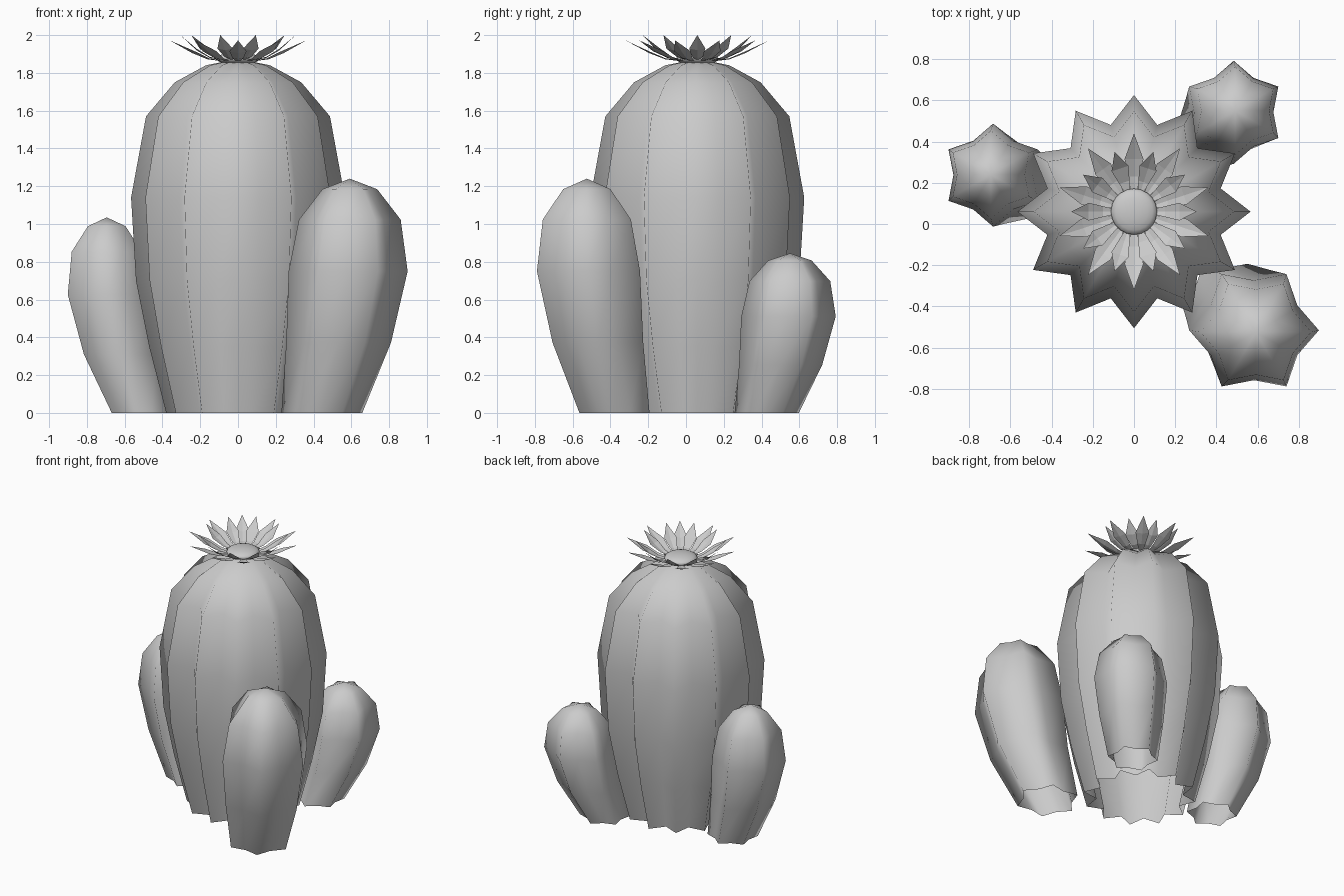
import bpy, bmesh
from math import sin, cos, pi, radians

if "Cube" in bpy.data.objects:
    bpy.data.objects.remove(bpy.data.objects["Cube"])


def finish(name, bm, smooth=True):
    bmesh.ops.recalc_face_normals(bm, faces=bm.faces[:])
    mesh = bpy.data.meshes.new(name)
    bm.to_mesh(mesh)
    bm.free()
    ob = bpy.data.objects.new(name, mesh)
    bpy.context.collection.objects.link(ob)
    for p in mesh.polygons:
        p.use_smooth = smooth
    return ob


def ribbed(name, ribs, rings, apex, turn=0.0, valley=0.77):
    """Star-section column, open underneath; rings are (x, y, z, radius)."""
    bm = bmesh.new()
    n = ribs * 2
    loops = []
    for x, y, z, r in rings:
        loop = []
        for i in range(n):
            a = turn + 2 * pi * i / n
            q = r * (valley if i % 2 else 1)
            loop.append(bm.verts.new((x + q * cos(a), y + q * sin(a), z)))
        loops.append(loop)
    for lo, hi in zip(loops, loops[1:]):
        for i in range(n):
            j = (i + 1) % n
            bm.faces.new((lo[i], lo[j], hi[j], hi[i]))
    top = bm.verts.new(apex)
    for i in range(n):
        bm.faces.new((loops[-1][i], loops[-1][(i + 1) % n], top))
    return finish(name, bm)


CY = 0.06  # trunk axis

# Main trunk with twelve ribs
profile = [(0, .38), (.35, .47), (.70, .54), (1.14, .566), (1.57, .487),
           (1.75, .335), (1.84, .17)]
ribbed("trunk", 12, [(0, CY, z, r) for z, r in profile], (0, CY, 1.875))


# Side arms with six ribs, leaning outward from the trunk foot
def arm(name, x, y, height, radius, turn):
    shape = [(0, .75, .68), (.30, .90, .88), (.605, .985, 1.0),
             (.825, 1.0, .855), (.955, 1.0, .46)]
    rings = [(x * s, CY + (y - CY) * s, height * h, radius * r)
             for h, s, r in shape]
    ribbed(name, 6, rings, (x, y, height), turn)


arm("arm_front_right", .592, -.525, 1.24, .315, 0)
arm("arm_left", -.695, .24, 1.035, .25, radians(30))
arm("arm_back_right", .492, .55, .845, .25, radians(30))


# Flower: two rings of ten thin pointed petals
def petals(name, count, start, sections):
    """sections: (distance, height, half width) from base to tip."""
    bm = bmesh.new()
    for k in range(count):
        a = start + 2 * pi * k / count
        rows = []
        for d, z, w in sections:
            row = []
            for s in ((-1, 0, 1) if w else (0,)):
                u, v = d, s * w
                row.append(bm.verts.new((u * cos(a) - v * sin(a),
                                         CY + u * sin(a) + v * cos(a),
                                         z + abs(s) * w * .2)))
            rows.append(row)
        for lo, hi in zip(rows, rows[1:]):
            for i in range(2):
                if len(hi) == 3:
                    bm.faces.new((lo[i], lo[i + 1], hi[i + 1], hi[i]))
                else:
                    bm.faces.new((lo[i], lo[i + 1], hi[0]))
    return finish(name, bm, False)


petals("outer_petals", 10, radians(18),
       [(.09, 1.862, .012), (.17, 1.872, .028), (.255, 1.905, .046), (.38, 1.972, 0)])
petals("inner_petals", 10, 0,
       [(.09, 1.866, .012), (.15, 1.88, .026), (.22, 1.92, .043), (.305, 2.0, 0)])

# Flower centre dome
bm = bmesh.new()
bmesh.ops.create_uvsphere(bm, u_segments=20, v_segments=10, radius=1)
for v in bm.verts:
    v.co = (v.co.x * .112, CY + v.co.y * .112, 1.875 + v.co.z * .035)
finish("flower_centre", bm)
